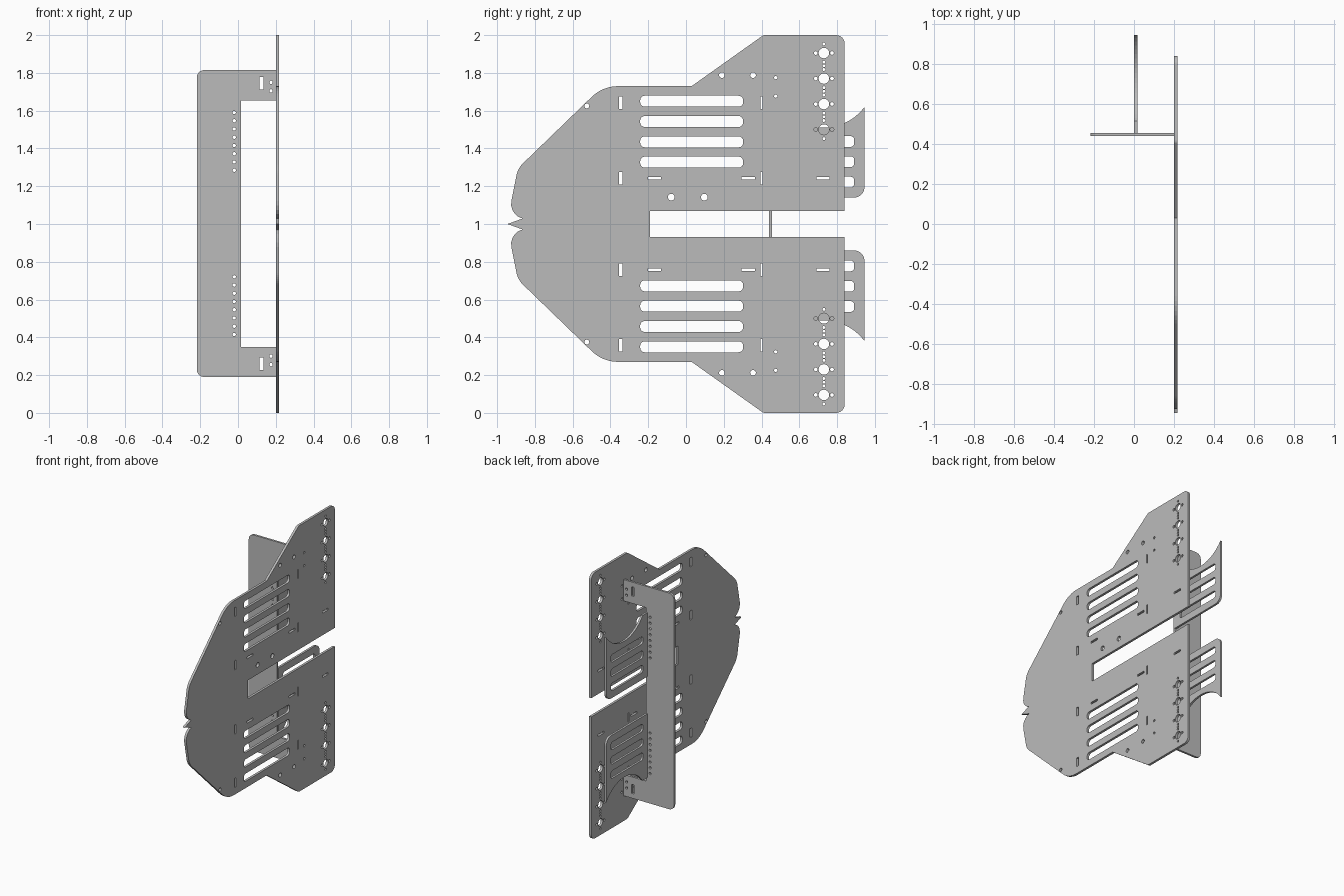
import bpy, bmesh
from math import sin, cos, tan, pi, atan2
from mathutils import Matrix, Vector

old = bpy.data.objects.get("Cube")
if old:
    bpy.data.objects.remove(old, do_unlink=True)

grey = bpy.data.materials.new("plain_grey")
grey.use_nodes = True
colour = (0.5, 0.5, 0.5, 1)
grey.diffuse_color = colour
grey.node_tree.nodes["Principled BSDF"].inputs["Base Color"].default_value = colour


def circle(a, b, r, n=20):
    return [(a + r * cos(2 * pi * i / n), b + r * sin(2 * pi * i / n)) for i in range(n)]


def rounded(points, steps=6):
    """Outline from (a, b) or (a, b, radius) corners."""
    out = []
    for i, p in enumerate(points):
        v = Vector(p[:2])
        if len(p) < 3:
            out.append(tuple(v))
            continue
        d1 = (Vector(points[i - 1][:2]) - v).normalized()
        d2 = (Vector(points[(i + 1) % len(points)][:2]) - v).normalized()
        half = d1.angle(d2) / 2
        centre = v + (d1 + d2).normalized() * p[2] / sin(half)
        s, e = (v + d * p[2] / tan(half) - centre for d in (d1, d2))
        a0 = atan2(s.y, s.x)
        turn = (atan2(e.y, e.x) - a0 + pi) % (2 * pi) - pi
        for k in range(steps + 1):
            t = a0 + turn * k / steps
            out.append((centre.x + p[2] * cos(t), centre.y + p[2] * sin(t)))
    return out


def slot(a, b, w, h, r=0):
    pts = [(a - w / 2, b - h / 2), (a + w / 2, b - h / 2), (a + w / 2, b + h / 2), (a - w / 2, b + h / 2)]
    return rounded([p + (r,) for p in pts]) if r else pts


def flip(loop):
    """Mirror a loop about mid height."""
    return [(a, 2 - b) for a, b in reversed(loop)]


def plate(name, loops, axes, offset, thick):
    """Extruded sheet; the first loop is the outline, the rest are holes."""
    cu = bpy.data.curves.new(name, "CURVE")
    cu.dimensions, cu.fill_mode, cu.extrude = "2D", "BOTH", thick / 2
    for loop in loops:
        sp = cu.splines.new("POLY")
        sp.points.add(len(loop) - 1)
        for pt, (a, b) in zip(sp.points, loop):
            pt.co = (a, b, 0, 1)
        sp.use_cyclic_u = True
    tmp = bpy.data.objects.new(name + "_curve", cu)
    bpy.context.collection.objects.link(tmp)
    dg = bpy.context.evaluated_depsgraph_get()
    me = bpy.data.meshes.new_from_object(tmp.evaluated_get(dg))
    bpy.data.objects.remove(tmp, do_unlink=True)
    bm = bmesh.new()
    bm.from_mesh(me)
    bmesh.ops.remove_doubles(bm, verts=bm.verts, dist=0.0001)
    rot = Matrix(axes).transposed().to_4x4()
    bmesh.ops.transform(bm, matrix=Matrix.Translation(offset) @ rot, verts=bm.verts)
    bmesh.ops.recalc_face_normals(bm, faces=bm.faces)
    for f in bm.faces:
        f.smooth = False
        f.material_index = 0
    bm.to_mesh(me)
    bm.free()
    me.materials.clear()
    me.materials.append(grey)
    me.name = name
    ob = bpy.data.objects.new(name, me)
    bpy.context.collection.objects.link(ob)


SIDE = ((0, 1, 0), (0, 0, 1), (1, 0, 0))     # sheet lies in y-z
CROSS = ((1, 0, 0), (0, 0, 1), (0, -1, 0))   # sheet lies in x-z

# Main plate: upper half outline, mirrored to the lower half
upper = rounded([(-0.19, 1.07), (0.84, 1.07), (0.84, 2, 0.045), (0.41, 2, 0.03),
                 (0.03, 1.73), (-0.44, 1.73, 0.2), (-0.89, 1.295, 0.12), (-0.945, 1.02, 0.08)])
upper[-1] = (-0.945, 1.0)
outline = upper + flip(upper)[1:]
holes = [slot(0.03, 1.65 - 0.1075 * i, 0.545, 0.058, 0.024) for i in range(4)]
for z in (1.642, 1.242):
    holes += [slot(-0.345, z, 0.018, 0.068), slot(0.4, z, 0.012, 0.068)]
holes += [slot(y, 1.242, 0.07, 0.015) for y in (-0.167, 0.33, 0.725)]
holes += [circle(y, z, r) for y, z, r in ((-0.525, 1.625, 0.013), (0.19, 1.788, 0.015),
          (0.355, 1.788, 0.015), (0.475, 1.775, 0.009), (0.475, 1.677, 0.009))]
# Repeating mounting hole clusters
for i in range(4):
    z = 1.905 - 0.135 * i
    holes.append(circle(0.73, z, 0.028))
    holes += [circle(0.73 + s * 0.043, z, 0.01, 12) for s in (-1, 1)]
    holes += [circle(0.73, z + s * 0.048, 0.008, 12) for s in (-1, 1)]
    if i < 3:
        holes.append(circle(0.73, z - 0.0675, 0.008, 12))
single = [circle(y, 1.142, 0.018) for y in (-0.078, 0.097)]
plate("main_plate", [outline] + holes + [flip(h) for h in holes] + single,
      SIDE, (0.209, 0, 0), 0.018)

# Cross bracket: C shape with end tabs
outline = rounded([(-0.218, 0.19, 0.04), (0.2, 0.19), (0.2, 0.35), (0.015, 0.35),
                   (0.015, 1.655), (0.2, 1.655), (0.2, 1.815), (-0.218, 1.815, 0.04)])
holes = [circle(-0.02, 1.59 - 0.0436 * i, 0.009, 12) for i in range(8)]
holes += [slot(0.125, 1.745, 0.02, 0.068)]
holes += [circle(0.175, z, 0.009, 12) for z in (1.75, 1.705)]
low = [[(a, b + 0.005) for a, b in flip(h)] for h in holes]
plate("cross_bracket", [outline] + holes + low, CROSS, (0, 0.447, 0), 0.016)

# Slotted fins behind the bracket, with a curved bite in the far edge
yc, zc, r = 0.73, 1.778, 0.267
bite = [(yc + r * cos(t), zc + r * sin(t))
        for t in (-0.633 - (pi - 1.266) * i / 20 for i in range(21))]
fin = rounded([(0.455, 1.14), (0.945, 1.14, 0.055), (0.945, 1.4)]) + bite + [(0.455, 1.62)]
slots = [slot(0.7, z, 0.38, 0.057, 0.018) for z in (1.437, 1.33, 1.222)]
plate("upper_fin", [fin] + slots, SIDE, (0.009, 0, 0), 0.016)
plate("lower_fin", [flip(p) for p in [fin] + slots], SIDE, (0.009, 0, 0), 0.016)
